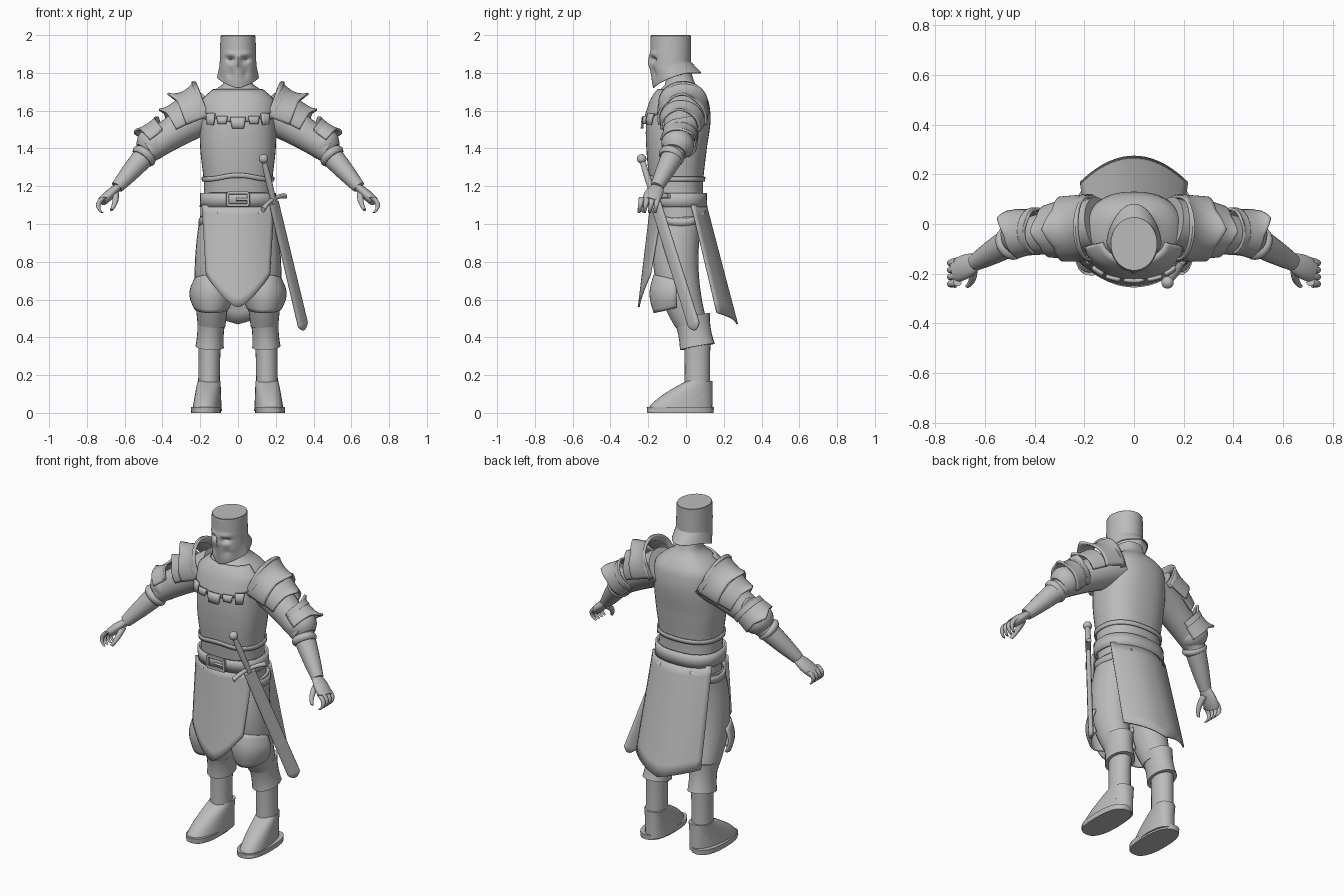
import bpy, bmesh
from math import sin, cos, pi, tau, exp, radians, copysign
from mathutils import Vector

if "Cube" in bpy.data.objects:
    bpy.data.objects.remove(bpy.data.objects["Cube"])

grey = bpy.data.materials.new("plain grey")
grey.use_nodes = True
grey.diffuse_color = (.5, .5, .5, 1)
grey.node_tree.nodes["Principled BSDF"].inputs["Base Color"].default_value = grey.diffuse_color
UPRIGHT = (Vector((0, 1, 0)), Vector((1, 0, 0)))


def surface(name, shape, across, along, closed=False, thick=0, cap=False, side=1):
    """Grid surface from shape(u, v); side=-1 mirrors it."""
    mesh = bmesh.new()
    columns = across if closed else across + 1
    rows = []
    for j in range(along + 1):
        points = [shape(i / across, j / along) for i in range(columns)]
        rows.append([mesh.verts.new((x * side, y, z)) for x, y, z in points])
    for low, high in zip(rows, rows[1:]):
        for i in range(across):
            k = (i + 1) % columns
            mesh.faces.new((low[i], low[k], high[k], high[i]))
    if cap:
        mesh.faces.new(rows[0])
        mesh.faces.new(rows[-1])
    bmesh.ops.recalc_face_normals(mesh, faces=mesh.faces)
    data = bpy.data.meshes.new(name)
    mesh.to_mesh(data)
    mesh.free()
    data.materials.append(grey)
    part = bpy.data.objects.new(name, data)
    bpy.context.collection.objects.link(part)
    if thick:
        solid = part.modifiers.new("thickness", "SOLIDIFY")
        solid.thickness, solid.offset = thick, 0
    bpy.ops.object.select_all(action="DESELECT")
    part.select_set(True)
    bpy.context.view_layer.objects.active = part
    bpy.ops.object.shade_smooth_by_angle(angle=radians(40))


def spread(value, power):
    """Signed power, which squares off a circle."""
    return copysign(abs(value) ** power, value)


def cross_axes(direction):
    second = direction.cross(UPRIGHT[0]).normalized()
    return second.cross(direction).normalized(), second


def limb(name, start, end, first, last, bulge=0, power=1, bend=(0, 0, 0),
         flat=1, frame=None, square=1, side=1):
    """Tapered tube with a bulge and a bend halfway along."""
    start, end, bend = Vector(start), Vector(end), Vector(bend)
    a, b = frame or cross_axes(end - start)

    def shape(u, v):
        arch = 4 * v * (1 - v)
        radius = first + (last - first) * v + bulge * arch ** power
        ring = a * spread(sin(u * tau), square) + b * flat * spread(cos(u * tau), square)
        return start.lerp(end, v) + bend * arch + ring * radius
    surface(name, shape, 24, 16, True, cap=True, side=side)


def arc_plate(name, start, end, first, last, span, middle=0, spike=0, lift=0, side=1):
    """Armour plate bent round an axis, with a pointed outer edge and a raised inner one."""
    start, end = Vector(start), Vector(end)
    a, b = cross_axes(end - start)
    outward = (end - start).normalized()

    def shape(u, v):
        k = 2 * u - 1
        angle = radians(middle + k * span)
        peak = spike * max(0, 1 - abs(k) * 3)
        radius = first + (last - first) * v + peak * v ** 4
        radius += lift * max(0, 1 - 2 * k * k) * (1 - v) ** 3
        return start.lerp(end, v) + outward * peak * v + (b * cos(angle) + a * sin(angle)) * radius
    surface(name, shape, 28, 10, thick=.012, side=side)


# Torso rows: height, centre depth, half width, half depth
TORSO = [(.95, -.03, .19, .13), (1.2, -.05, .18, .14), (1.4, -.05, .2, .16), (1.55, -.04, .2, .17),
         (1.65, -.03, .19, .15), (1.7, -.03, .14, .12), (1.74, -.03, .08, .08), (1.8, -.04, .07, .07)]


def on_torso(angle, z, off=0):
    """Point on the torso at a height; angle zero is the front."""
    i = max(k for k in range(len(TORSO) - 1) if z >= TORSO[k][0])
    w = (z - TORSO[i][0]) / (TORSO[i + 1][0] - TORSO[i][0])
    near = [TORSO[min(max(i + k, 0), len(TORSO) - 1)] for k in range(-1, 3)]
    depth, wide, deep = [q + w / 2 * (r - p + w * (2 * p - 5 * q + 4 * r - s + w * (3 * (q - r) + s - p)))
                         for p, q, r, s in list(zip(*near))[1:]]
    return ((wide + off) * spread(sin(angle), .85), depth - (deep + off) * spread(cos(angle), .85), z)


bottom, height = TORSO[0][0], TORSO[-1][0] - TORSO[0][0]
surface("torso", lambda u, v: on_torso(u * tau, bottom + height * v), 40, 40, True, cap=True)
surface("belt", lambda u, v: on_torso(u * tau, 1.09 + .075 * v, .014), 40, 2, True, .012)
surface("breastplate_rim", lambda u, v: on_torso(
    u * tau, 1.225 + .025 * v + .02 * max(0, cos(u * tau)) ** 8, .006), 48, 2, True, .008)


# Collar yoke with hanging tabs
def yoke(u, v):
    k = 2 * u - 1
    low = 1.54 + .09 * k * k
    return on_torso(k * 1.25, low + (1.71 - low) * v, .007)


surface("collar_yoke", yoke, 28, 8, thick=.012)
for i in range(-2, 3):
    length = .04 if i % 2 else .06
    surface("collar_tab", lambda u, v: on_torso(
        i / 3 + (u - .5) * (.28 - .08 * v), 1.565 + .005 * i * i - length * v, .02), 4, 2, thick=.014)

# Belt buckle: four bars and a prong
corners = [(x, -.21, z) for x, z in ((-.055, 1.1), (.055, 1.1), (.055, 1.165), (-.055, 1.165))]
for i in range(4):
    limb("buckle_bar", corners[i - 1], corners[i], .008, .008, square=.5)
limb("buckle_prong", (-.01, -.21, 1.13), (.06, -.21, 1.13), .007, .007)


# Great helm with a sculpted mask
def helm(u, v):
    front, x_turn = cos(u * tau), sin(u * tau)
    low = 1.72 + .078 * min(1, (1 - front) / 1.6) ** .8
    z = 1.995 + (low - 1.995) * v
    flare = max(0, v - .7) / .3
    chin, nape = max(0, front), max(0, -front)
    x = x_turn * (.09 + .006 * v + flare * (.012 - .035 * chin))
    y = -.08 - front * (.104 + flare * (.055 * nape - .012 * chin))

    def bump(across, up, wide, tall):
        return chin ** .2 * exp(-((abs(x) - across) / wide) ** 2 - ((z - up) / tall) ** 2)
    eyes, nose = bump(.036, 1.87, .02, .014), bump(0, 1.86, .013, .035)
    cheeks, brow = bump(.04, 1.8, .02, .03), bump(.04, 1.9, .03, .012)
    return (x, y + .028 * eyes - .016 * nose + .014 * cheeks - .008 * brow, z)


surface("helmet", helm, 72, 44, True, .006)
limb("helmet_top", (0, -.08, 1.985), (0, -.08, 2), .104, .104, flat=.87, frame=UPRIGHT)


# Tabard panels
def front_cloth(u, v):
    k = abs(2 * u - 1)
    hem = .56 + .17 * k ** 1.5
    return ((2 * u - 1) * (.19 - .022 * v), -.185 - .065 * v + .06 * k * k, 1.1 + (hem - 1.1) * v)


def back_cloth(u, v):
    k = abs(2 * u - 1)
    hem = .47 + .06 * k
    return ((2 * u - 1) * (.195 + .02 * v), .105 + .165 * v - (.075 + .03 * v) * k * k, 1.1 + (hem - 1.1) * v)


surface("front_tabard", front_cloth, 20, 10, thick=.01)
surface("back_tabard", back_cloth, 20, 10, thick=.01)


def boot_foot(u, v):
    toe, heel = -.205 + .21 * v ** 1.5, .14
    y = (toe + heel) / 2 + (heel - toe) / 2 * spread(cos(u * tau), .85)
    return (.16 - .1 * y + (.075 - .015 * v) * spread(sin(u * tau), .85), y, .01 + .16 * v)


def knee(u, v):
    k = 2 * u - 1
    radius = .09 + .022 * sin(v * pi)
    z = .73 - .2 * v - .03 * k * k * (1 - 2 * v)
    return (.14 + radius * sin(k * 1.5), -.04 - (radius + .035) * cos(k * 1.5), z)


def hip_strap(u, v):
    return on_torso(.5 + 2.2 * u, 1.03 + .04 * v - .04 * sin(u * pi), .016)


for side, name in ((1, "left_"), (-1, "right_")):
    # Legs and boots
    surface(name + "hip_strap", hip_strap, 20, 1, thick=.01, side=side)
    limb(name + "leg", (.1, -.03, 1.03), (.14, .03, .46), .12, .085, .015,
         bend=(.01, -.05, 0), flat=.85, side=side)
    limb(name + "boot_cuff", (.14, .03, .51), (.15, .06, .35), .098, .094, -.008, flat=.8, side=side)
    limb(name + "boot_shaft", (.15, .06, .38), (.155, .06, .08), .07, .07, -.003, flat=.85, side=side)
    surface(name + "boot_foot", boot_foot, 32, 10, True, cap=True, side=side)
    limb(name + "sole", (.17, -.03, 0), (.17, -.03, .03), .175, .178, flat=.45,
         frame=UPRIGHT, square=.8, side=side)
    surface(name + "knee_guard", knee, 20, 10, thick=.012, side=side)

    # Arms and hands
    limb(name + "upper_arm", (.14, 0, 1.6), (.48, -.06, 1.39), .11, .07, bend=(0, 0, .01), side=side)
    limb(name + "sleeve_roll", (.42, -.03, 1.46), (.49, -.06, 1.38), .065, .06, .025, side=side)
    limb(name + "forearm", (.46, -.05, 1.4), (.64, -.155, 1.195), .062, .034, .004, side=side)
    limb(name + "glove_rim", (.485, -.07, 1.375), (.51, -.085, 1.345), .058, .058, .012, side=side)
    limb(name + "palm", (.63, -.15, 1.2), (.72, -.19, 1.12), .032, .045, .01, flat=.55, side=side)
    for i in range(4):
        y = -.15 - .028 * i
        limb(name + "finger", (.71, y, 1.14), (.72, y - .015, 1.06), .016, .008, bend=(.025, 0, 0), side=side)
    limb(name + "thumb", (.65, -.17, 1.165), (.67, -.25, 1.075), .02, .009, bend=(-.01, -.01, 0), side=side)

    # Shoulder and elbow armour
    arc_plate(name + "pauldron", (.17, -.015, 1.6), (.29, -.02, 1.555), .13, .125, 105,
              spike=.03, lift=.035, side=side)
    arc_plate(name + "pauldron_fin", (.17, -.015, 1.615), (.2, -.015, 1.6), .125, .13, 115, lift=.03, side=side)
    arc_plate(name + "pauldron_lower", (.27, -.02, 1.55), (.345, -.03, 1.51), .115, .1, 100, spike=.02, side=side)
    arc_plate(name + "elbow_guard", (.4, -.03, 1.475), (.465, -.04, 1.425), .085, .095, 115, 35, .025, side=side)
    arc_plate(name + "elbow_point", (.41, -.03, 1.465), (.385, -.03, 1.485), .09, .09, 110, 145, .02, side=side)

# Sword in its scabbard at the left hip
top, tip = Vector((.135, -.235, 1.345)), Vector((.35, .05, .44))
down = (tip - top).normalized()
through = down.cross(Vector((.12, .15, .08))).normalized()
broad = through.cross(down)
blade = (broad, through)
guard = top + down * .25
limb("sword_pommel", top - down * .024, top + down * .024, .003, .003, .022, .5, frame=blade)
limb("sword_grip", top, guard, .013, .013, .004, frame=blade)
limb("sword_guard", guard - broad * .1, guard + broad * .1, .015, .015, -.004,
     bend=down * -.02, frame=(down, through))
limb("scabbard", guard, tip - down * .04, .034, .037, flat=.4, frame=blade, square=.7)
limb("scabbard_tip", tip - down * .04, tip, .037, .01, .008, flat=.4, frame=blade, square=.7)
